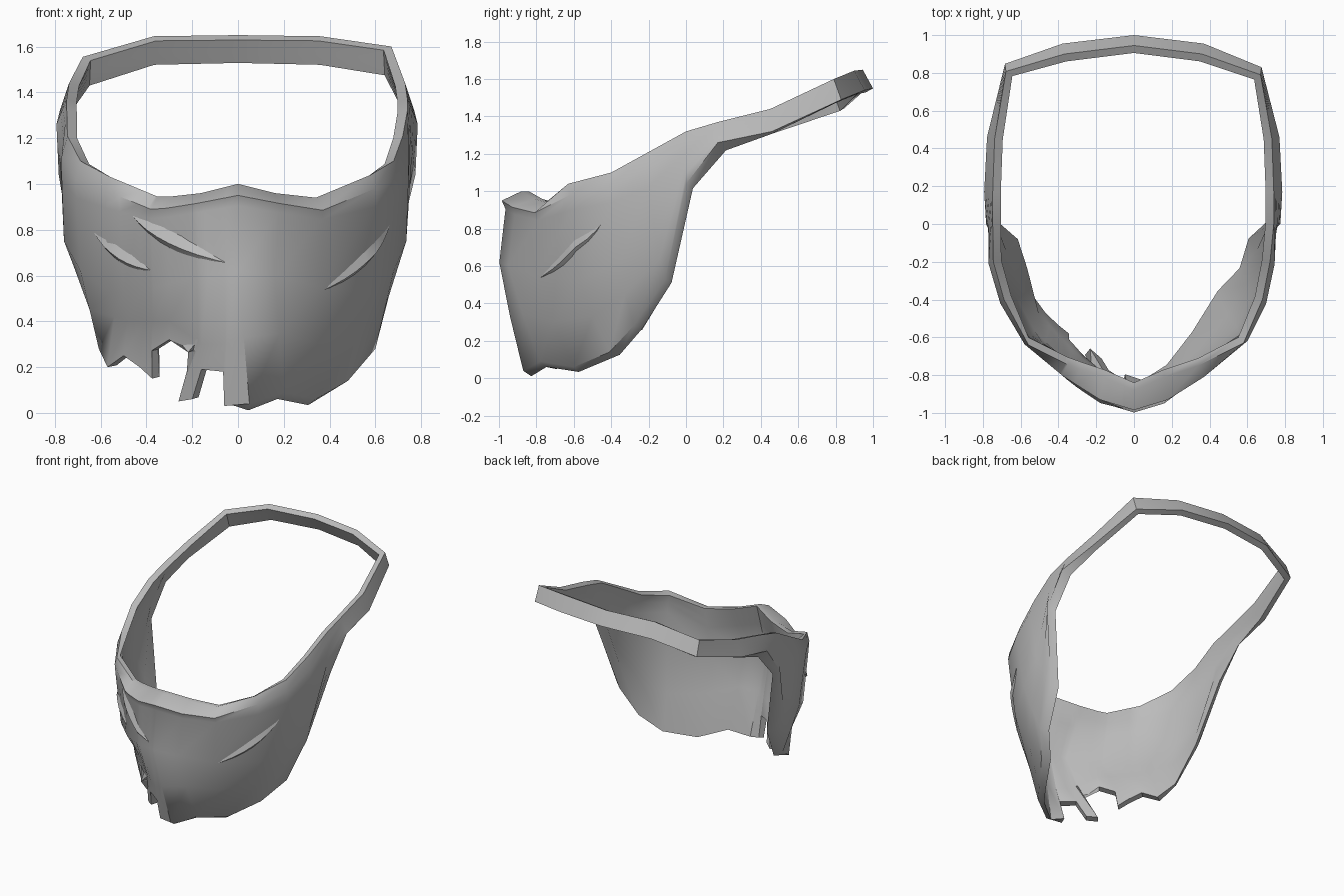
import bpy, bmesh, math
from mathutils import Vector as V
from mathutils.bvhtree import BVHTree

if "Cube" in bpy.data.objects:
    bpy.data.objects.remove(bpy.data.objects["Cube"])

cloth = bpy.data.materials.new("grey cloth")
cloth.diffuse_color = (0.5, 0.5, 0.5, 1)
cloth.use_nodes = True
cloth.node_tree.nodes["Principled BSDF"].inputs["Base Color"].default_value = cloth.diffuse_color


def finish(name, bm, angle, thickness=0, adjust=None):
    me = bpy.data.meshes.new(name)
    bm.to_mesh(me)
    bm.free()
    me.materials.append(cloth)
    ob = bpy.data.objects.new(name, me)
    bpy.context.collection.objects.link(ob)
    bpy.ops.object.select_all(action='DESELECT')
    ob.select_set(True)
    bpy.context.view_layer.objects.active = ob
    if thickness:
        sol = ob.modifiers.new("cloth thickness", 'SOLIDIFY')
        sol.thickness = thickness
        sol.offset = -1
        bpy.ops.object.modifier_apply(modifier=sol.name)
        adjust(ob.data)
    bpy.ops.object.shade_smooth_by_angle(angle=math.radians(angle))
    return ob


# Front half columns: ridge, lip fold, tuck under lip, middle, hem
FRONT = [
    [(0, -.88, 1.0), (0, -.985, .95), (0, -.965, .905), (0, -.998, .62), (.05, -.87, .04)],
    [(.16, -.81, .96), (.18, -.93, .915), (.18, -.915, .875), (.16, -.95, .60), (.2, -.78, .09)],
    [(.34, -.75, .94), (.37, -.81, .885), (.37, -.79, .845), (.36, -.80, .55), (.34, -.6, .06)],
    [(.58, -.63, 1.04), (.60, -.62, .98), (.60, -.61, .9), (.58, -.57, .52), (.48, -.41, .14)],
    [(.68, -.4, 1.10), (.70, -.42, 1.02), (.70, -.4, .94), (.68, -.36, .62), (.60, -.28, .28)],
    [(.72, -.2, 1.21), (.745, -.21, 1.12), (.745, -.2, 1.02), (.735, -.16, .75), (.65, -.11, .53)],
]
# Strap columns: top and bottom edge only
STRAP = [
    [(.74, 0, 1.32), (.775, 0, 1.04)],
    [(.74, .17, 1.37), (.785, .17, 1.26)],
    [(.73, .45, 1.44), (.77, .46, 1.32)],
    [(.67, .79, 1.6), (.675, .83, 1.49)],
    [(.36, .9, 1.645), (.37, .955, 1.54)],
]
# Torn hem on one side: middle x, upper tear x and z, hem x and z
TORN = [
    (.56, .54, .42, .57, .2), (.5, .48, .4, .5, .25), (.42, .41, .4, .43, .2),
    (.38, .375, .4, .375, .15), (.37, .36, .4, .38, .27), (.3, .3, .4, .3, .32),
    (.2, .185, .32, .185, .27), (.18, .175, .32, .26, .05), (.16, .16, .3, .2, .06),
    (.13, .12, .3, .16, .19), (.06, .055, .3, .065, .18), (.05, .05, .3, .06, .03),
]


def full(col):
    """Turn a column into six rows from top to hem."""
    p = [V(c) for c in col]
    if len(p) == 2:
        return [p[0].lerp(p[1], i / 5) for i in range(6)]
    bulge = (p[3] - p[4]).cross(V((0, 0, 1))).length * V((0, -.05, 0))
    return p[:4] + [p[3].lerp(p[4], .5) + bulge, p[4]]


def flip(col):
    """Mirror a column; this side bulges at the cheek and dips at the strap corner."""
    out = []
    for p in col:
        dx = .025 if -.25 < p.y < 0 and p.z > .6 else .008
        dz = -.045 if .7 < p.y < .86 else 0
        out.append(V((-p.x - dx, p.y - dz * .4, p.z + dz)))
    return out


def torn(mx, lx, lz, bx, bz):
    xs = [c[3][0] for c in FRONT]
    i = max(k for k in range(3) if xs[k] <= mx)
    t = (mx - xs[i]) / (xs[i + 1] - xs[i])
    up = [V(a).lerp(V(b), t) for a, b in zip(FRONT[i][:4], FRONT[i + 1][:4])]
    low = [V((x, -.865 - .25 * z + .55 * x + .6 * x * x, z)) for x, z in ((lx, lz), (bx, bz))]
    return [V((-p.x, p.y, p.z)) for p in up + low]


right = [full(c) for c in FRONT + STRAP]
back = [full([(0, .945, 1.65), (0, 1, 1.55)])]
columns = right + back + [flip(c) for c in right[:3:-1]] + [torn(*t) for t in TORN]
n = len(columns)


def shape_lining(me):
    """Straighten the lining behind the lip and let it show below the hem."""
    inner = [[me.vertices[n * 6 + i * 6 + j] for j in range(6)] for i in range(n)]
    for i, col in enumerate(inner):
        if i < 3 or i >= n - 12:
            col[0].co = columns[i][0] + V((0, .04, 0))
            for j, t in ((1, .2), (2, .4)):
                col[j].co = col[0].co.lerp(col[3].co, t)
        if i < 3:
            col[5].co.z -= .04
        elif i < 8 or n - 17 < i < n - 12:
            col[5].co += V((0, .035, -.03))


# Mask body and head strap in one loop of cloth
bm = bmesh.new()
grid = [[bm.verts.new(p) for p in c] for c in columns]
for i in range(n):
    a, b = grid[i], grid[(i + 1) % n]
    for j in range(5):
        bm.faces.new((a[j + 1], b[j + 1], b[j], a[j]))
bm.normal_update()
surface = BVHTree.FromBMesh(bm)
finish("cloth_mask", bm, 44, .045, shape_lining)


# Raised wrinkles, laid on the cloth along a path seen from the front
def wrinkle(name, path, height, width):
    bm = bmesh.new()
    pts, steps = [V((x, 0, z)) for x, z in path], 8
    rows = []
    for k in range(steps + 1):
        t = k / steps
        p = (pts[0].lerp(pts[1], t)).lerp(pts[1].lerp(pts[2], t), t)
        w = math.sin(math.pi * t)
        row = []
        for dz, h in ((width, 0), (0, height), (-.45 * width, 0)):
            hit, nor, _, _ = surface.ray_cast(V((p.x, -2, p.z + dz * w)), V((0, 1, 0)))
            if hit is None:
                break
            row.append(bm.verts.new(hit + nor * (h * w - .003)))
        if len(row) == 3:
            rows.append(row)
    for a, b in zip(rows, rows[1:]):
        for j in range(2):
            bm.faces.new((a[j], a[j + 1], b[j + 1], b[j]))
    bmesh.ops.recalc_face_normals(bm, faces=bm.faces)
    if sum(f.normal.y for f in bm.faces) > 0:
        bmesh.ops.reverse_faces(bm, faces=bm.faces)
    finish(name, bm, 50)


wrinkle("front_wrinkle", [(-.47, .87), (-.33, .72), (-.03, .65)], .025, .06)
wrinkle("left_cheek_wrinkle", [(-.64, .80), (-.52, .64), (-.36, .62)], .02, .05)
wrinkle("right_cheek_wrinkle", [(.67, .84), (.60, .64), (.34, .52)], .02, .05)
